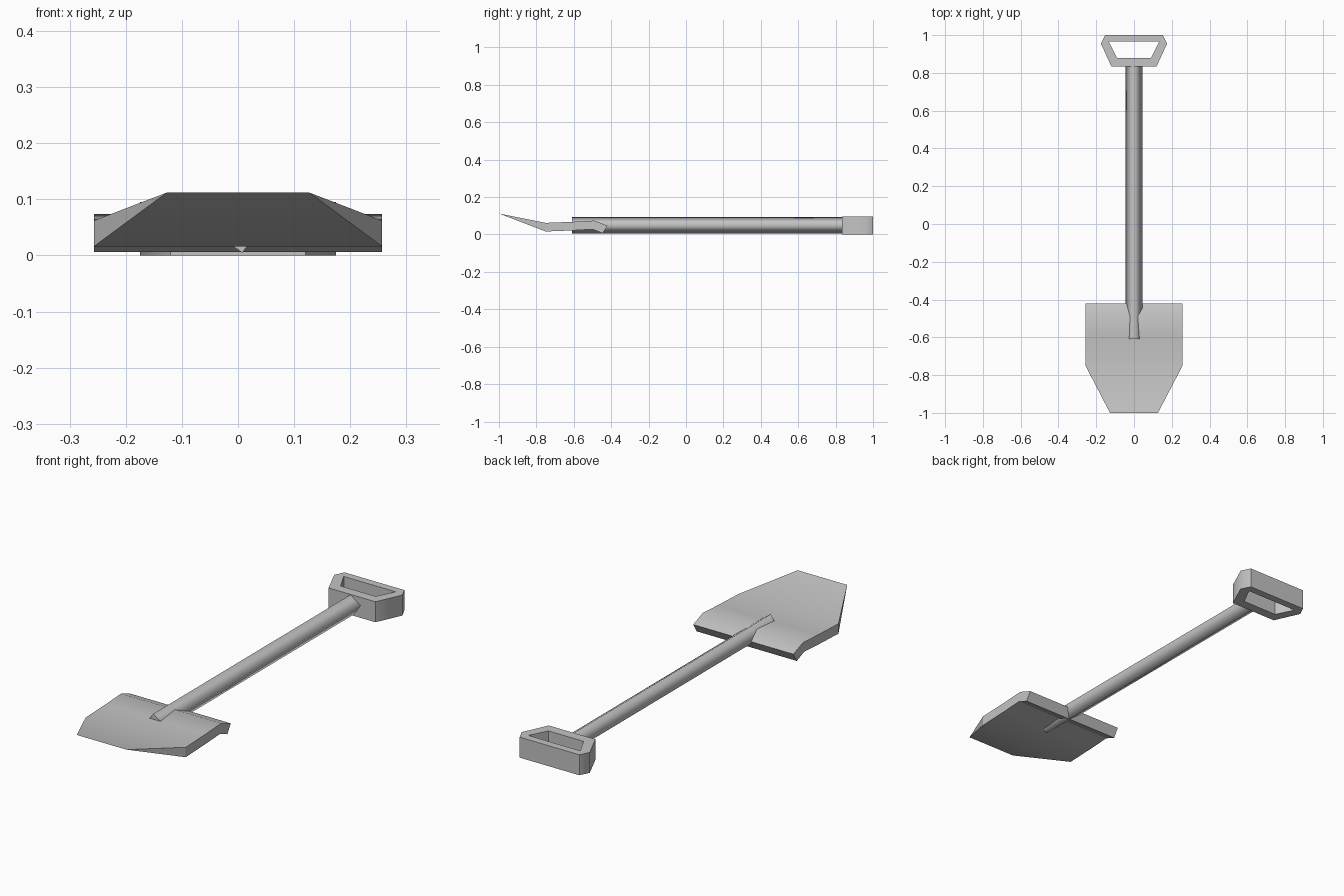
import bpy, bmesh, math

cube = bpy.data.objects.get("Cube")
if cube:
    bpy.data.objects.remove(cube, do_unlink=True)

grey = bpy.data.materials.new("light grey")
grey.use_nodes = True
colour = (0.55, 0.55, 0.55, 1)
grey.diffuse_color = colour
grey.node_tree.nodes["Principled BSDF"].inputs["Base Color"].default_value = colour


def finish(name, bm, smooth_angle):
    """Turn a bmesh into a named, shaded object."""
    bmesh.ops.remove_doubles(bm, verts=bm.verts, dist=1e-5)
    bmesh.ops.recalc_face_normals(bm, faces=bm.faces)
    mesh = bpy.data.meshes.new(name)
    bm.to_mesh(mesh)
    bm.free()
    mesh.materials.append(grey)
    obj = bpy.data.objects.new(name, mesh)
    bpy.context.collection.objects.link(obj)
    bpy.ops.object.select_all(action="DESELECT")
    obj.select_set(True)
    bpy.context.view_layer.objects.active = obj
    bpy.ops.object.shade_smooth_by_angle(angle=math.radians(smooth_angle))
    return obj


def bridge(bm, a, b):
    """Join two closed rings of vertices with quads."""
    for i in range(len(a)):
        j = (i + 1) % len(a)
        bm.faces.new((a[i], a[j], b[j], b[i]))


# Blade: stations of half width, then y and z of the underside and the top
stations = [
    (0.257, -0.75, 0.016, -0.75, 0.062),
    (0.257, -0.60, 0.022, -0.60, 0.068),
    (0.257, -0.50, 0.028, -0.49, 0.074),
    (0.257, -0.445, 0.006, -0.42, 0.047),
]
bm = bmesh.new()
rings = []
for w, y0, z0, y1, z1 in stations:
    corners = [(-w, y0, z0), (w, y0, z0), (w, y1, z1), (-w, y1, z1)]
    rings.append([bm.verts.new(c) for c in corners])
for a, b in zip(rings, rings[1:]):
    bridge(bm, a, b)
bm.faces.new(rings[-1])
# The tip thins to a sharp, narrower edge
tip_l, tip_r = [bm.verts.new((x, -1, 0.112)) for x in (-0.127, 0.127)]
bl, br, tr, tl = rings[0]
bm.faces.new((bl, br, tip_r, tip_l))
bm.faces.new((tl, tr, tip_r, tip_l))
bm.faces.new((br, tr, tip_r))
bm.faces.new((bl, tl, tip_l))
finish("blade", bm, 25)

# Shaft: four-sided bar on edge, slightly twisted about its length
bm = bmesh.new()
ends = []
for y in (-0.61, 0.838):
    ring = []
    for k in range(4):
        a = math.radians(10 + 90 * k)
        ring.append(bm.verts.new((0.045 * math.cos(a), y, 0.049 + 0.045 * math.sin(a))))
    ends.append(ring)
bridge(bm, *ends)
for ring in ends:
    bm.faces.new(ring)
shaft = finish("shaft", bm, 180)
for poly in shaft.data.polygons:
    poly.use_smooth = abs(poly.normal.y) < 0.5
# Keep the end caps crisp
for edge in shaft.data.edges:
    y0, y1 = [shaft.data.vertices[v].co.y for v in edge.vertices]
    edge.use_edge_sharp = abs(y0 - y1) < 0.01

# Handle: hexagonal grip with a tapered opening
outer_half = [(0.12, 0.835), (0.175, 0.955), (0.153, 1.0)]
inner_half = [(0.09, 0.88), (0.112, 0.923), (0.133, 0.965)]


def mirrored(half):
    return half + [(-x, y) for x, y in reversed(half)]


bm = bmesh.new()
loops = {}
for z in (0.0, 0.095):
    for key, half in (("outer", outer_half), ("inner", inner_half)):
        loops[key, z] = [bm.verts.new((x, y, z)) for x, y in mirrored(half)]
    bridge(bm, loops["outer", z], loops["inner", z])
for key in ("outer", "inner"):
    bridge(bm, loops[key, 0.0], loops[key, 0.095])
finish("handle", bm, 60)
